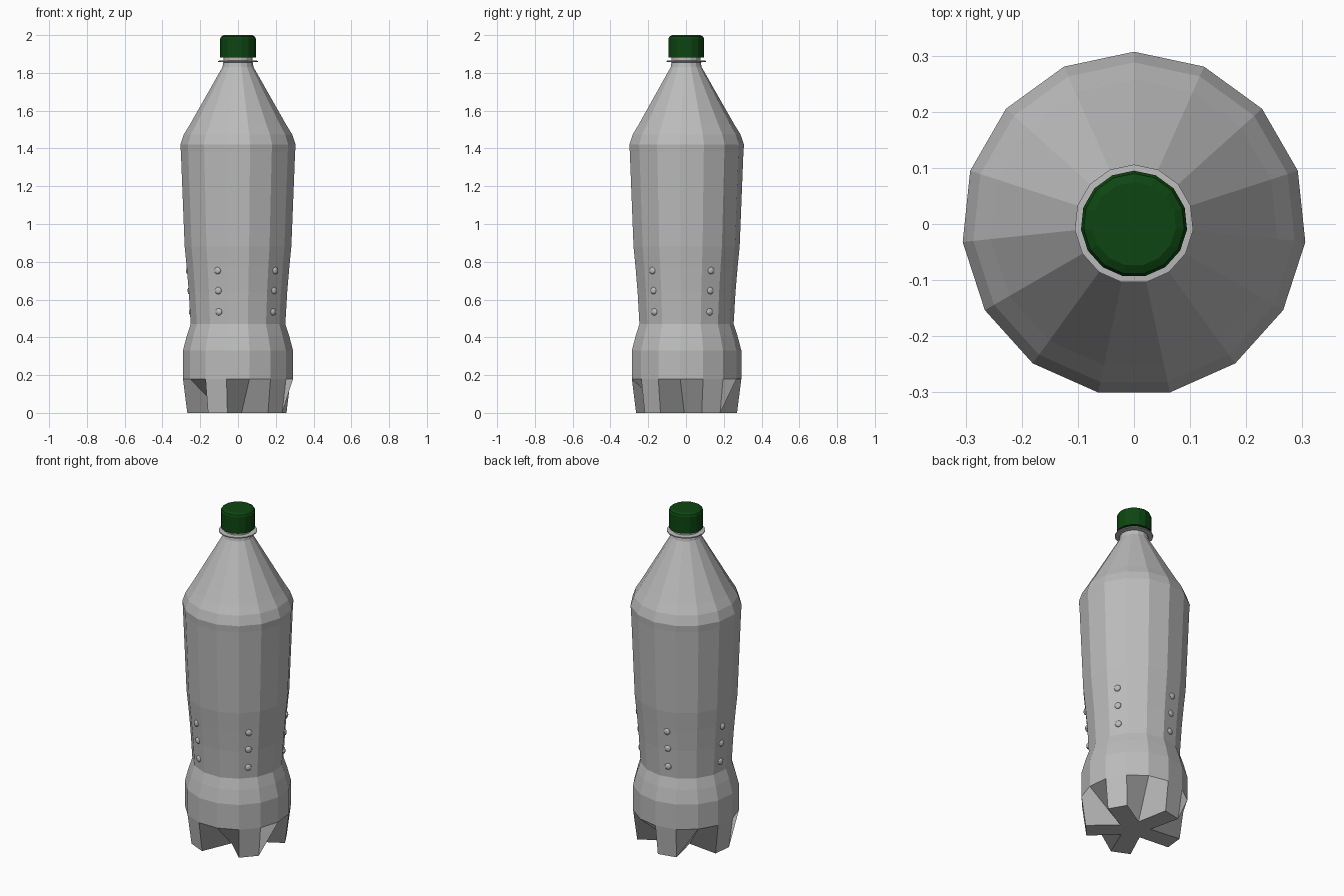
import bpy, bmesh, math
from mathutils import Matrix, Vector

if "Cube" in bpy.data.objects:
    bpy.data.objects.remove(bpy.data.objects["Cube"])

N = 15
STEP = 2 * math.pi / N
START = math.radians(234)      # first foot spans segment 0 (234 to 258 degrees)


def material(name, rgb):
    m = bpy.data.materials.new(name)
    m.diffuse_color = (*rgb, 1)
    m.use_nodes = True
    m.node_tree.nodes["Principled BSDF"].inputs["Base Color"].default_value = m.diffuse_color
    return m


GREY = material("bottle grey", (0.5, 0.5, 0.5))
GREEN = material("cap green", (0.004, 0.06, 0.006))


def finish(bm, name, mat):
    bmesh.ops.recalc_face_normals(bm, faces=bm.faces)
    me = bpy.data.meshes.new(name)
    bm.to_mesh(me)
    bm.free()
    me.materials.append(mat)
    ob = bpy.data.objects.new(name, me)
    bpy.context.collection.objects.link(ob)
    return ob


def polar(r, i, z):
    a = START + i * STEP
    return Vector((r * math.cos(a), r * math.sin(a), z))


def lathe(bm, profile):
    rings = [[bm.verts.new(polar(r, i, z)) for i in range(N)] for r, z in profile]
    for a, b in zip(rings, rings[1:]):
        for i in range(N):
            j = (i + 1) % N
            bm.faces.new((a[i], a[j], b[j], b[i]))
    return rings


# Bottle body: waist, shoulder and neck
BODY = [(0.293, 0.18), (0.293, 0.33), (0.272, 0.41), (0.252, 0.47), (0.262, 0.64),
        (0.273, 0.77), (0.284, 0.88), (0.304, 1.38), (0.307, 1.42), (0.288, 1.475),
        (0.257, 1.525), (0.083, 1.83), (0.078, 1.855), (0.078, 1.9)]
bm = bmesh.new()
rings = lathe(bm, BODY)
bm.faces.new(rings[-1])

# Base: five one-facet feet with V grooves running in to a star
rim = rings[0]
star = []
for k in range(5):
    i = 3 * k
    star += [bm.verts.new(polar(0.27, i, 0)), bm.verts.new(polar(0.27, i + 1, 0)),
             bm.verts.new(polar(0.09, i + 2, 0))]
for k in range(5):
    i = 3 * k
    n = (i + 3) % N
    bm.faces.new((star[i], star[i + 1], rim[i + 1], rim[i]))
    bm.faces.new((star[i + 1], star[i + 2], rim[i + 2], rim[i + 1]))
    bm.faces.new((star[i + 2], star[n], rim[n], rim[i + 2]))
# Star underside: five arms around a central pentagon
for k in range(5):
    i = 3 * k
    bm.faces.new((star[i], star[i + 1], star[i + 2], star[i - 1]))
bm.faces.new([star[3 * k + 2] for k in range(5)])
finish(bm, "bottle_body", GREY)

# Neck flange
bm = bmesh.new()
r = lathe(bm, [(0.076, 1.856), (0.106, 1.858), (0.106, 1.864), (0.076, 1.866)])
finish(bm, "neck_ring", GREY)

# Screw cap
bm = bmesh.new()
r = lathe(bm, [(0.095, 1.882), (0.095, 1.982), (0.09, 1.992), (0.075, 2.0)])
bm.faces.new(r[0])
bm.faces.new(r[-1])
finish(bm, "screw_cap", GREEN)

# Grip bumps: three above each foot
bm = bmesh.new()
for k in range(5):
    a = START + (3 * k + 0.5) * STEP
    for z, rad in ((0.535, 0.256), (0.647, 0.263), (0.753, 0.272)):
        d = rad * math.cos(STEP / 2)
        mat = (Matrix.Translation((d * math.cos(a), d * math.sin(a), z))
               @ Matrix.Rotation(a, 4, 'Z') @ Matrix.Diagonal((0.6, 1, 1, 1)))
        bmesh.ops.create_uvsphere(bm, u_segments=12, v_segments=8, radius=0.019, matrix=mat)
finish(bm, "grip_bumps", GREY)
